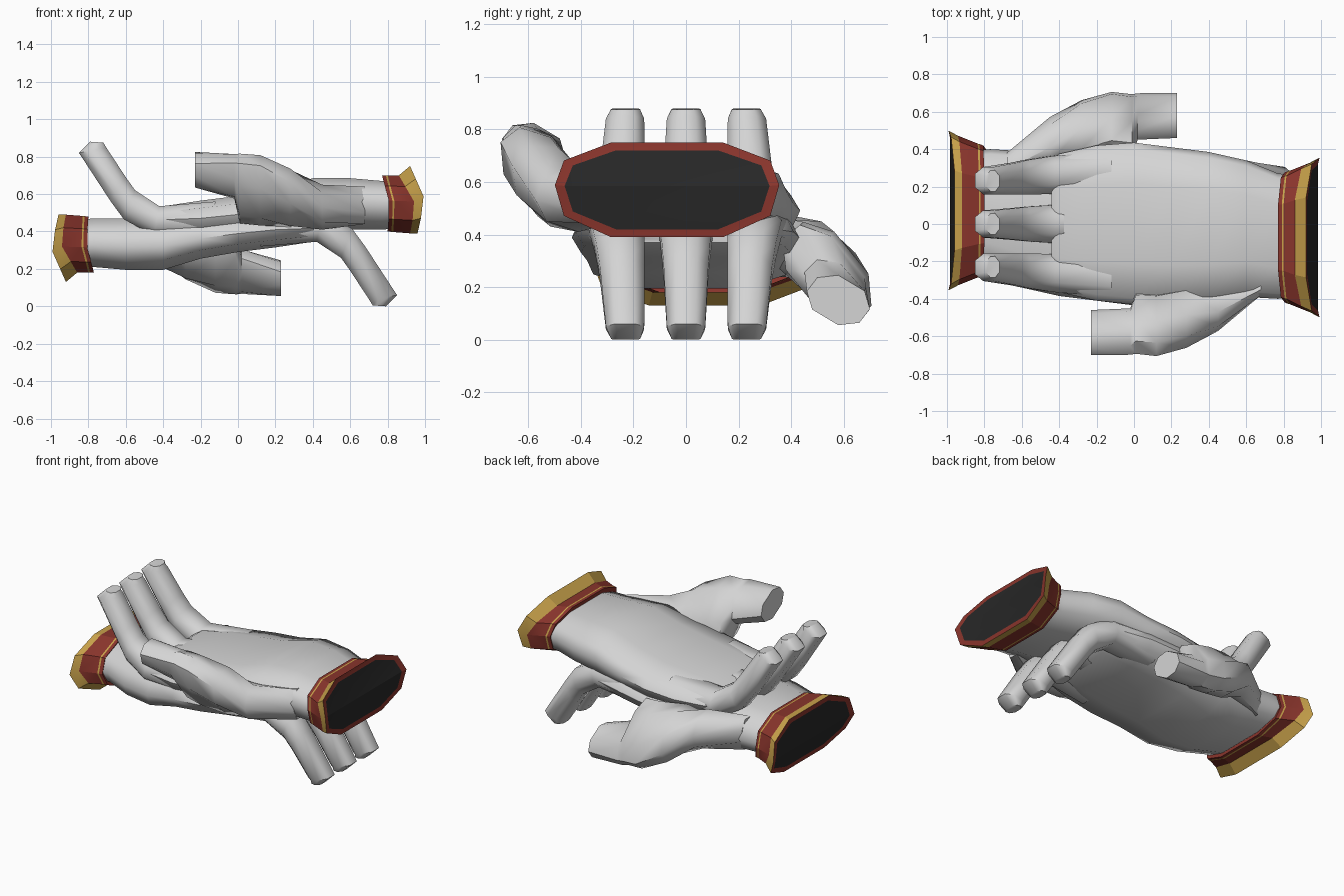
import bpy, bmesh
from mathutils import Vector

cube = bpy.data.objects.get("Cube")
if cube:
    bpy.data.objects.remove(cube, do_unlink=True)


def material(name, rgb):
    m = bpy.data.materials.new(name)
    m.use_nodes = True
    m.diffuse_color = (*rgb, 1)
    m.node_tree.nodes["Principled BSDF"].inputs["Base Color"].default_value = (*rgb, 1)
    return m


GREY = material("light grey fabric", (0.66, 0.66, 0.66))
RED = material("dark red trim", (0.25, 0.035, 0.025))
GOLD = material("gold trim", (0.58, 0.36, 0.07))
DARK = material("dark opening", (0.02, 0.02, 0.02))

# Cross-sections: a wide ten-sided one for hand and cuff, an octagon for digits
WIDE = [(1, .1), (.92, .62), (.5, 1), (-.5, 1), (-.92, .62),
        (-1, .1), (-.92, -.55), (-.5, -1), (.5, -1), (.92, -.55)]
ROUND = [(1, .4), (.5, 1), (-.5, 1), (-1, .4), (-1, -.4), (-.5, -1), (.5, -1), (1, -.4)]


def same(p):
    return Vector(p)


def opposite(p):
    """Point reflection that turns the upper glove into the lower one."""
    return Vector((-p[0], -p[1], 0.88 - p[2]))


def loft(name, rings, place, bands=None):
    """Skin a list of point rings; bands gives a material per strip, then the end cap."""
    bm = bmesh.new()
    loops = [[bm.verts.new(place(p)) for p in ring] for ring in rings]
    n = len(loops[0])
    for k, (a, b) in enumerate(zip(loops, loops[1:])):
        for i in range(n):
            f = bm.faces.new((a[i], a[(i + 1) % n], b[(i + 1) % n], b[i]))
            f.material_index = [GREY, RED, GOLD, DARK].index(bands[k]) if bands else 0
    bm.faces.new(loops[0])
    end = loops[-1]
    if bands:
        # creased opening made of strips across the cuff
        rows = [(2, 3), (1, 4), (0, 5), (9, 6), (8, 7)]
        for (a, b), (c, d) in zip(rows, rows[1:]):
            bm.faces.new((end[a], end[b], end[d], end[c])).material_index = 3
    else:
        bm.faces.new(end)
    bmesh.ops.recalc_face_normals(bm, faces=bm.faces)
    mesh = bpy.data.meshes.new(name)
    bm.to_mesh(mesh)
    bm.free()
    for m in (GREY, RED, GOLD, DARK):
        mesh.materials.append(m)
    obj = bpy.data.objects.new(name, mesh)
    bpy.context.scene.collection.objects.link(obj)
    bpy.ops.object.select_all(action='DESELECT')
    obj.select_set(True)
    bpy.context.view_layer.objects.active = obj
    bpy.ops.object.shade_smooth_by_angle(angle=0.35 if bands else 0.9)


def hand_ring(x, y0, y1, z0, z1):
    return [(x, (y0 + y1) / 2 + u * (y1 - y0) / 2, (z0 + z1) / 2 + v * (z1 - z0) / 2)
            for u, v in WIDE]


def cuff_ring(top, mid, low, width, z0, z1):
    """Ring whose x bends from top to middle to bottom, like a chevron."""
    return [(mid + ((top if v > 0 else low) - mid) * abs(v),
             -0.072 + u * width, (z0 + z1) / 2 + v * (z1 - z0) / 2) for u, v in WIDE]


def digit_ring(centre, side, up):
    c, s, t = Vector(centre), Vector(side), Vector(up)
    return [c + s * u + t * v for u, v in ROUND]


def finger_ring(y, width, inner, outer):
    """Ring between an inner and an outer (x, z) point of the finger's side profile."""
    a, b = Vector((inner[0], y, inner[1])), Vector((outer[0], y, outer[1]))
    return digit_ring((a + b) / 2, (0, width, 0), (a - b) / 2)


def build_glove(side, place):
    # Palm and wrist
    loft(side + "_palm", [hand_ring(*s) for s in (
        (.88, -.39, .26, .42, .66), (.77, -.40, .27, .41, .67),
        (.6, -.39, .34, .41, .685), (.4, -.42, .385, .405, .685),
        (.2, -.43, .41, .385, .625), (0, -.43, .435, .37, .59),
        (-.2, -.41, .42, .355, .565), (-.4, -.365, .375, .375, .535),
        (-.44, -.33, .34, .40, .51))], place)

    # Three fingers, bent back and slightly tapering
    for name, y in (("near", -1), ("middle", 0), ("far", 1)):
        loft(f"{side}_{name}_finger", [
            finger_ring(y * .28, .11, (-.12, .56), (-.15, .365)),
            finger_ring(y * .262, .102, (-.42, .535), (-.45, .377)),
            finger_ring(y * .25, .092, (-.55, .62), (-.61, .465)),
            finger_ring(y * .243, .085, (-.60, .69), (-.68, .56)),
            finger_ring(y * .232, .073, (-.705, .85), (-.85, .82)),
            finger_ring(y * .23, .055, (-.72, .875), (-.79, .88))], place)

    # Thumb with the web that joins it to the palm
    loft(side + "_thumb", [digit_ring((x, y, z), (0, *s), (0, *t)) for x, y, z, s, t in (
        (.68, -.32, .54, (-.06, 0), (0, .10)),
        (.45, -.44, .53, (-.12, .04), (.03, .10)),
        (.28, -.50, .58, (-.13, .12), (.08, .09)),
        (.12, -.54, .62, (-.13, .16), (.09, .07)),
        (.01, -.53, .63, (-.13, .16), (.085, .065)),
        (-.02, -.575, .695, (-.10, .095), (.06, .06)),
        (-.23, -.58, .73, (-.10, .06), (.05, .065)))], place)

    # Flared cuff: red and gold bands, red rim, dark opening
    loft(side + "_cuff", [cuff_ring(*s) for s in (
        (.78, .82, .81, .32, .42, .67), (.77, .81, .80, .348, .40, .70),
        (.79, .83, .82, .355, .398, .70), (.80, .84, .83, .358, .397, .70),
        (.86, .95, .92, .40, .39, .70), (.92, 1, .96, .427, .39, .75),
        (.925, .99, .96, .39, .42, .72))], place,
        [RED, RED, GOLD, RED, GOLD, RED])


build_glove("upper", same)
build_glove("lower", opposite)
